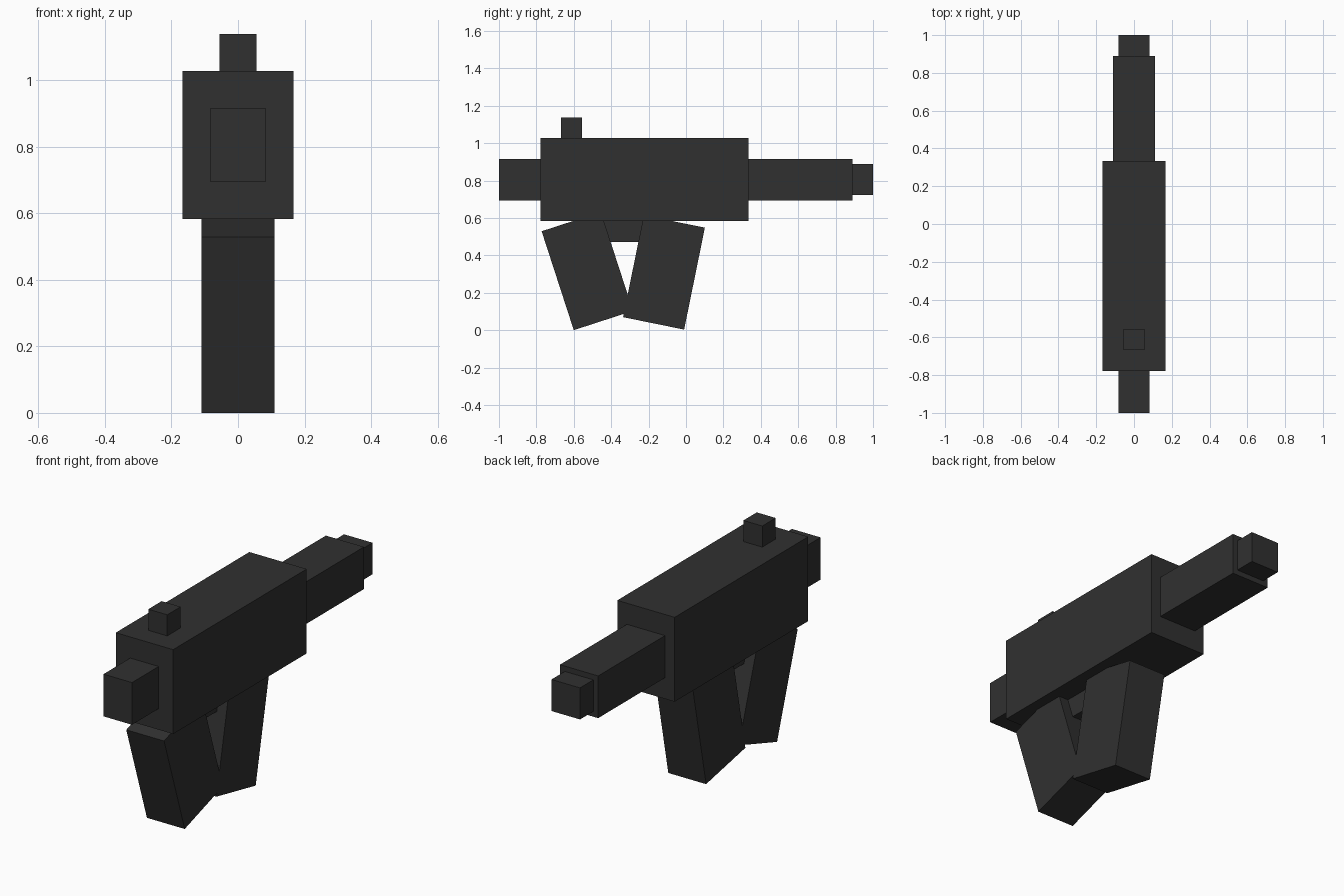
import bpy, math
from mathutils import Matrix, Vector

if "Cube" in bpy.data.objects:
    bpy.data.objects.remove(bpy.data.objects["Cube"])

metal = bpy.data.materials.new("dark_grey")
metal.diffuse_color = (0.03, 0.03, 0.03, 1)
metal.use_nodes = True
metal.node_tree.nodes["Principled BSDF"].inputs["Base Color"].default_value = metal.diffuse_color


def box(name, half_width, y0, y1, z0, z1):
    """Box centred on x = 0, spanning the given y and z ranges."""
    bpy.ops.mesh.primitive_cube_add(size=1)
    ob = bpy.context.object
    ob.name = name
    size = Vector((2 * half_width, y1 - y0, z1 - z0))
    centre = Vector((0, (y0 + y1) / 2, (z0 + z1) / 2))
    ob.data.transform(Matrix.Translation(centre) @ Matrix.Diagonal(size).to_4x4())
    ob.data.materials.append(metal)
    return ob


def tilted_grip(name, y, z, y0, y1, degrees):
    """Grip block pivoted about its lowest corner at (y, z)."""
    ob = box(name, 0.11, y0, y1, 0, 0.556)
    ob.location = (0, y, z)
    ob.rotation_euler.x = math.radians(degrees)
    return ob


# Main housing with front and rear extensions
box("body", 0.167, -0.778, 0.333, 0.583, 1.027)
box("rear_block", 0.083, -1.0, -0.778, 0.694, 0.916)
box("barrel", 0.111, 0.333, 0.889, 0.694, 0.916)
box("muzzle", 0.083, 0.889, 1.0, 0.722, 0.888)

# Sight on top, trigger below
box("sight", 0.055, -0.667, -0.556, 1.027, 1.138)
box("trigger", 0.055, -0.444, -0.222, 0.472, 0.583)

# Two splayed grips under the body
tilted_grip("handle", -0.60, 0.0, 0, 0.333, 18)
tilted_grip("magazine", -0.01, 0.003, -0.333, 0, -11.5)
